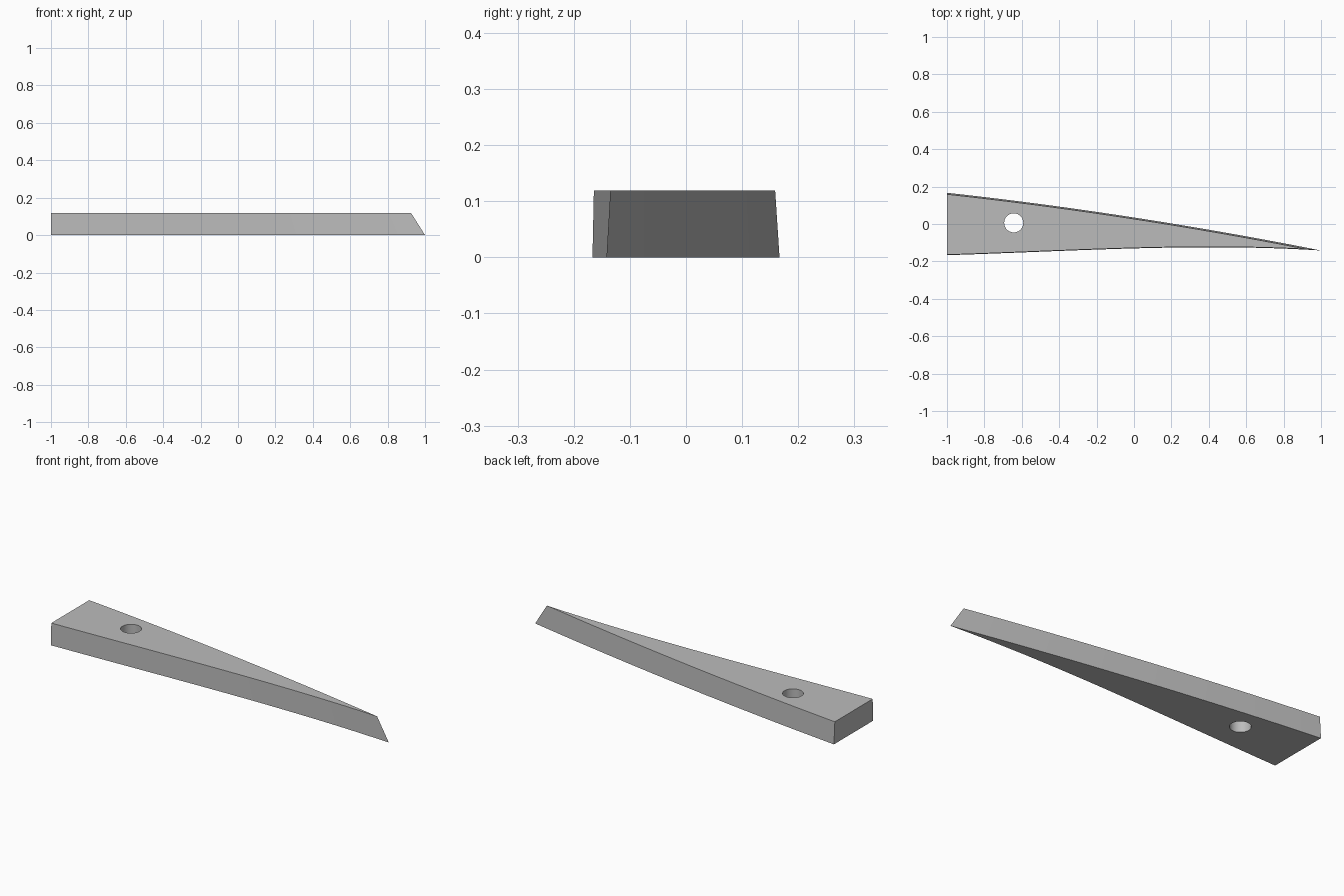
import bpy
import bmesh

if "Cube" in bpy.data.objects:
    bpy.data.objects.remove(bpy.data.objects["Cube"])

LENGTH_STEPS = 32
HEIGHT = 0.119
TIP_TOP_X = 0.925


def bezier(t, a, b, c, d):
    s = 1 - t
    return a * s**3 + 3 * b * s * s * t + 3 * c * s * t * t + d * t**3


def front_edge(x):
    return bezier((x + 1) / 2, -0.1667, -0.146, -0.099, -0.1417)


def back_edge(x):
    return bezier((x + 1) / 2, 0.1667, 0.094, -0.010, -0.1417)


def outline(bm, end_x, z, front_draft, back_draft):
    """Two edge curves that meet in a single vertex at the tip."""
    xs = [-1 + (end_x + 1) * i / LENGTH_STEPS for i in range(LENGTH_STEPS)]
    front = [bm.verts.new((x, front_edge(x) + front_draft, z)) for x in xs]
    back = [bm.verts.new((x, back_edge(x) - back_draft, z)) for x in xs]
    tip_y = (front_edge(end_x) + front_draft + back_edge(end_x) - back_draft) / 2
    tip = bm.verts.new((end_x, tip_y, z))
    return front + [tip] + back[::-1]


grey = bpy.data.materials.new("grey")
grey.diffuse_color = (0.5, 0.5, 0.5, 1)
grey.use_nodes = True
grey.node_tree.nodes["Principled BSDF"].inputs["Base Color"].default_value = grey.diffuse_color

# Tapered blade: flat top and bottom, curved drafted walls, raked tip
bm = bmesh.new()
bottom = outline(bm, 1.0, 0, 0, 0)
top = outline(bm, TIP_TOP_X, HEIGHT, 0.0025, 0.0078)
bm.faces.new(bottom[::-1])
bm.faces.new(top)
for i in range(len(bottom)):
    j = (i + 1) % len(bottom)
    bm.faces.new((bottom[i], bottom[j], top[j], top[i]))
bmesh.ops.recalc_face_normals(bm, faces=bm.faces)
mesh = bpy.data.meshes.new("blade")
bm.to_mesh(mesh)
bm.free()
blade = bpy.data.objects.new("blade", mesh)
bpy.context.collection.objects.link(blade)
mesh.materials.append(grey)

# Round through hole near the wide end
bpy.ops.mesh.primitive_cylinder_add(vertices=48, radius=0.051, depth=0.4,
                                    location=(-0.643, 0.006, HEIGHT / 2))
cutter = bpy.context.object
cutter.name = "hole_cutter"
cutter.data.materials.append(grey)
cutter.hide_render = True
cutter.display_type = 'WIRE'
hole = blade.modifiers.new("hole", 'BOOLEAN')
hole.operation = 'DIFFERENCE'
hole.solver = 'EXACT'
hole.object = cutter

# Apply the cut, then shade the curved walls smooth
bpy.ops.object.select_all(action='DESELECT')
blade.select_set(True)
bpy.context.view_layer.objects.active = blade
bpy.ops.object.modifier_apply(modifier="hole")
bpy.data.objects.remove(cutter)
bpy.ops.object.shade_smooth_by_angle(angle=0.5)
